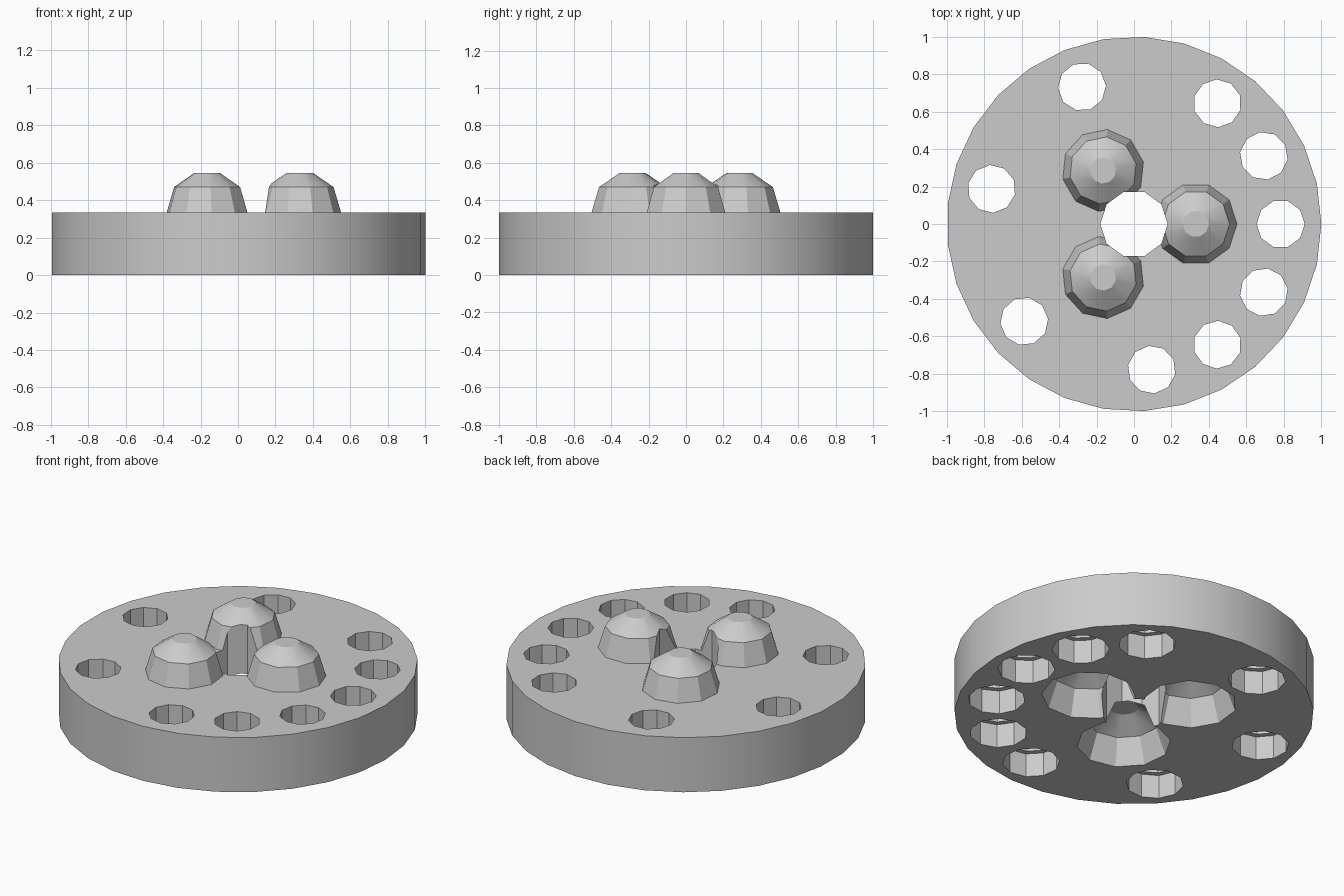
import bpy
import bmesh
from math import cos, sin, pi, radians

cube = bpy.data.objects.get("Cube")
if cube:
    bpy.data.objects.remove(cube, do_unlink=True)

grey = bpy.data.materials.new("plain grey")
grey.use_nodes = True
colour = (0.6, 0.6, 0.6, 1)
grey.diffuse_color = colour
grey.node_tree.nodes["Principled BSDF"].inputs["Base Color"].default_value = colour


def turned(bm, profile, sides, centre=(0, 0), turn=0.0):
    """Add a closed turned solid from (radius, height) pairs."""
    rings = []
    for r, z in profile:
        rings.append([bm.verts.new((centre[0] + r * cos(turn + 2 * pi * i / sides),
                                    centre[1] + r * sin(turn + 2 * pi * i / sides), z))
                      for i in range(sides)])
    for low, high in zip(rings, rings[1:]):
        for i in range(sides):
            j = (i + 1) % sides
            bm.faces.new((low[i], low[j], high[j], high[i]))
    bm.faces.new(rings[0][::-1])
    bm.faces.new(rings[-1])


def make_object(name, bm):
    mesh = bpy.data.meshes.new(name)
    bm.to_mesh(mesh)
    bm.free()
    mesh.materials.append(grey)
    obj = bpy.data.objects.new(name, mesh)
    bpy.context.collection.objects.link(obj)
    return obj


def combine(target, other, operation):
    mod = target.modifiers.new(other.name, "BOOLEAN")
    mod.object = other
    mod.operation = operation
    mod.solver = "EXACT"
    bpy.context.view_layer.objects.active = target
    bpy.ops.object.modifier_apply(modifier=mod.name)
    bpy.data.objects.remove(other, do_unlink=True)


def polar(radius, angle):
    return radius * cos(angle), radius * sin(angle)


HEIGHT = 0.335
SIDES = 10
knob_angles = [2 * pi * k / 3 for k in range(3)]
hole_angles = [2 * pi * k / 13 for k in (0, 1, 2, 4, 6, 8, 10, 11, 12)]

# Round body
bm = bmesh.new()
turned(bm, [(1, 0), (1, HEIGHT)], 29)
disc = make_object("disc", bm)

# Three domed knobs on top
bm = bmesh.new()
for a in knob_angles:
    turned(bm, [(0.23, 0.3), (0.22, HEIGHT), (0.18, 0.47), (0.07, 0.545)],
           SIDES, polar(0.33, a), a)
combine(disc, make_object("knobs", bm), "UNION")

# Matching sockets underneath
bm = bmesh.new()
for a in knob_angles:
    turned(bm, [(0.28, -0.05), (0.262, 0), (0.205, 0.155), (0.08, 0.232)],
           SIDES, polar(0.33, a), a)
combine(disc, make_object("sockets", bm), "DIFFERENCE")

# Stepped holes around the rim, wider below
bm = bmesh.new()
for a in hole_angles:
    turned(bm, [(0.16, -0.05), (0.16, 0.145), (0.128, 0.145), (0.128, 0.6)],
           SIDES, polar(0.783, a), a)
combine(disc, make_object("rim_holes", bm), "DIFFERENCE")

# Centre hole, which also notches the knobs
bm = bmesh.new()
turned(bm, [(0.18, -0.1), (0.18, 0.8)], SIDES)
combine(disc, make_object("centre_hole", bm), "DIFFERENCE")

# Smooth rim and domes, crisp facets elsewhere
bpy.ops.object.select_all(action="DESELECT")
disc.select_set(True)
bpy.context.view_layer.objects.active = disc
bpy.ops.object.shade_smooth_by_angle(angle=radians(28))
